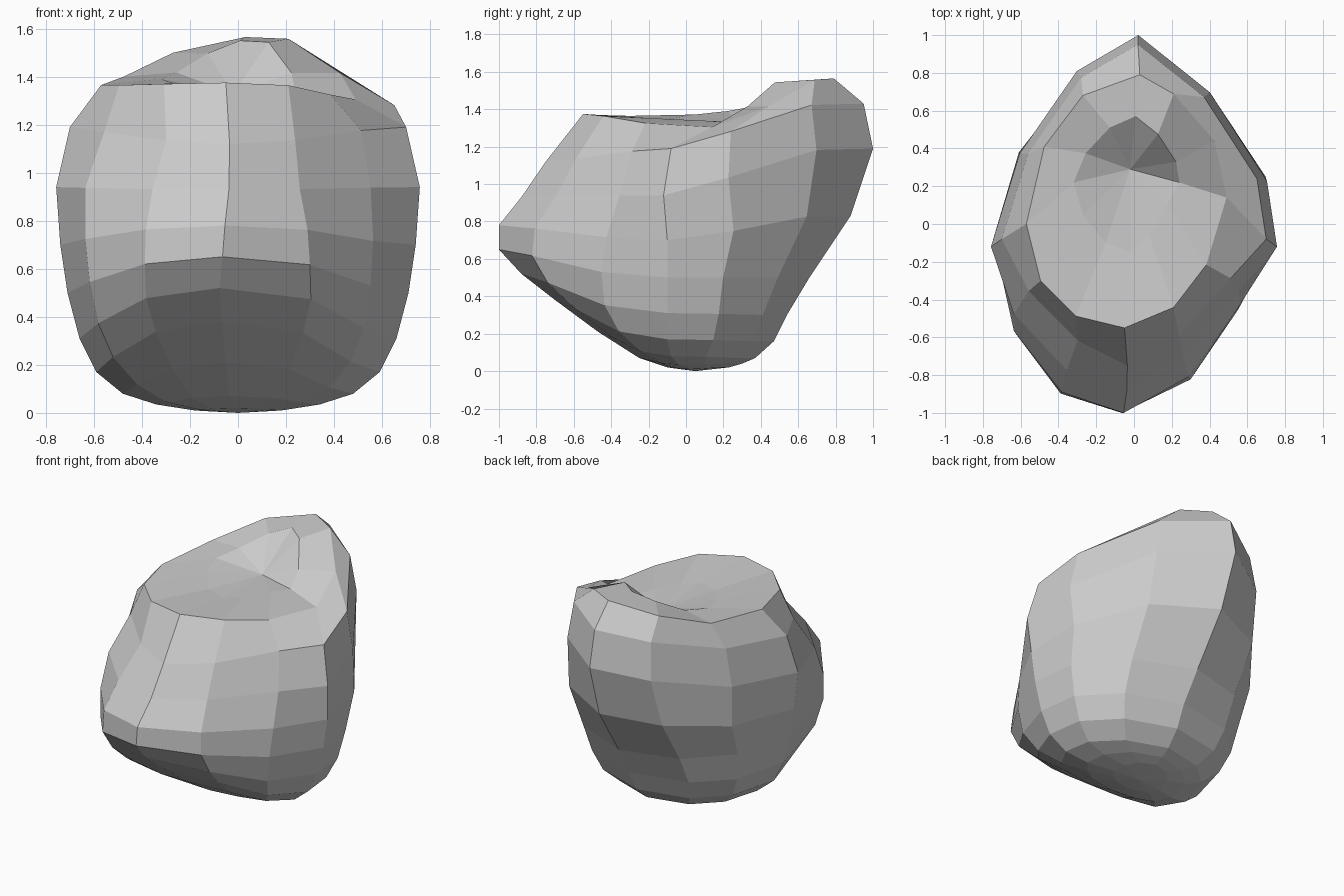
import bpy, bmesh
from math import copysign

if "Cube" in bpy.data.objects:
    bpy.data.objects.remove(bpy.data.objects["Cube"])

# Shared twelve-sided outline: side offset, depth offset, how far height leans to front/back
OUTLINE = [(-.05, -1, 1), (.34, -.76, .78), (.73, -.31, .2), (1, 0, 0),
           (.93, .31, .38), (.53, .73, .97), (.03, 1, 1), (-.40, .83, .7),
           (-.80, .44, .2), (-1, 0, 0), (-.84, -.47, .3), (-.47, -.86, .8)]

# Rings from base to hollow: half width, side y, front y, back y,
# side z, front z, back z, roundness power (lower is fuller)
RINGS = [(.18, .02, -.10, .23, .01, .02, .02, .75),
         (.34, -.04, -.25, .30, .035, .07, .04, .75),
         (.48, -.08, -.47, .37, .08, .21, .07, .75),
         (.59, -.10, -.70, .47, .17, .38, .16, .72),
         (.66, -.10, -.88, .54, .31, .52, .30, .72),
         (.71, -.10, -1.0, .66, .50, .65, .50, .8),
         (.74, -.10, -1.0, .88, .70, .78, .83, .87),
         (.757, -.12, -.88, 1.0, .94, .93, 1.19, 1),
         (.70, -.08, -.75, .95, 1.19, 1.12, 1.43, 1),
         (.53, .00, -.55, .79, 1.335, 1.375, 1.565, .8),
         (.28, .22, -.15, .57, 1.36, 1.34, 1.55, 1)]
RIM = 9

bm = bmesh.new()


def make_ring(index, w, ys, yf, yb, zs, zf, zb, p):
    top = 1 if index >= RIM else 0
    verts = []
    for u, v, h in OUTLINE:
        y_end, z_end = (yf, zf) if v < 0 else (yb, zb)
        x = copysign(abs(u) ** p, u) * w - .04 * top * abs(u)
        y = ys + abs(v) ** p * (y_end - ys)
        z = zs + h * (z_end - zs) - .03 * top * u * (1 - h)
        # The right back of the rim twists towards the peak
        if index == RIM and u > 0 and v >= 0:
            x -= .12 * v * (u > .1)
            y += .14 * u * (u > .1)
            z += .03 * v * (u > .9)
        # The upper front left is flattened
        if index == RIM - 1 and u < -.2 and v < 0:
            x += .03
            y += .04
        verts.append(bm.verts.new((x, y, z)))
    return verts


def fan(ring, tip):
    v = bm.verts.new(tip)
    for a, b in zip(ring, ring[1:] + ring[:1]):
        bm.faces.new((a, b, v))


# Boulder body: bridge successive rings
rings = [make_ring(i, *r) for i, r in enumerate(RINGS)]
for lo, hi in zip(rings, rings[1:]):
    for i in range(len(lo)):
        j = (i + 1) % len(lo)
        bm.faces.new((lo[i], lo[j], hi[j], hi[i]))

# Underside and dished top
fan(rings[0], (0, .05, 0))
fan(rings[-1], (-.02, .29, 1.33))
bmesh.ops.recalc_face_normals(bm, faces=bm.faces)

mesh = bpy.data.meshes.new("boulder")
bm.to_mesh(mesh)
bm.free()
bpy.context.collection.objects.link(bpy.data.objects.new("boulder", mesh))
